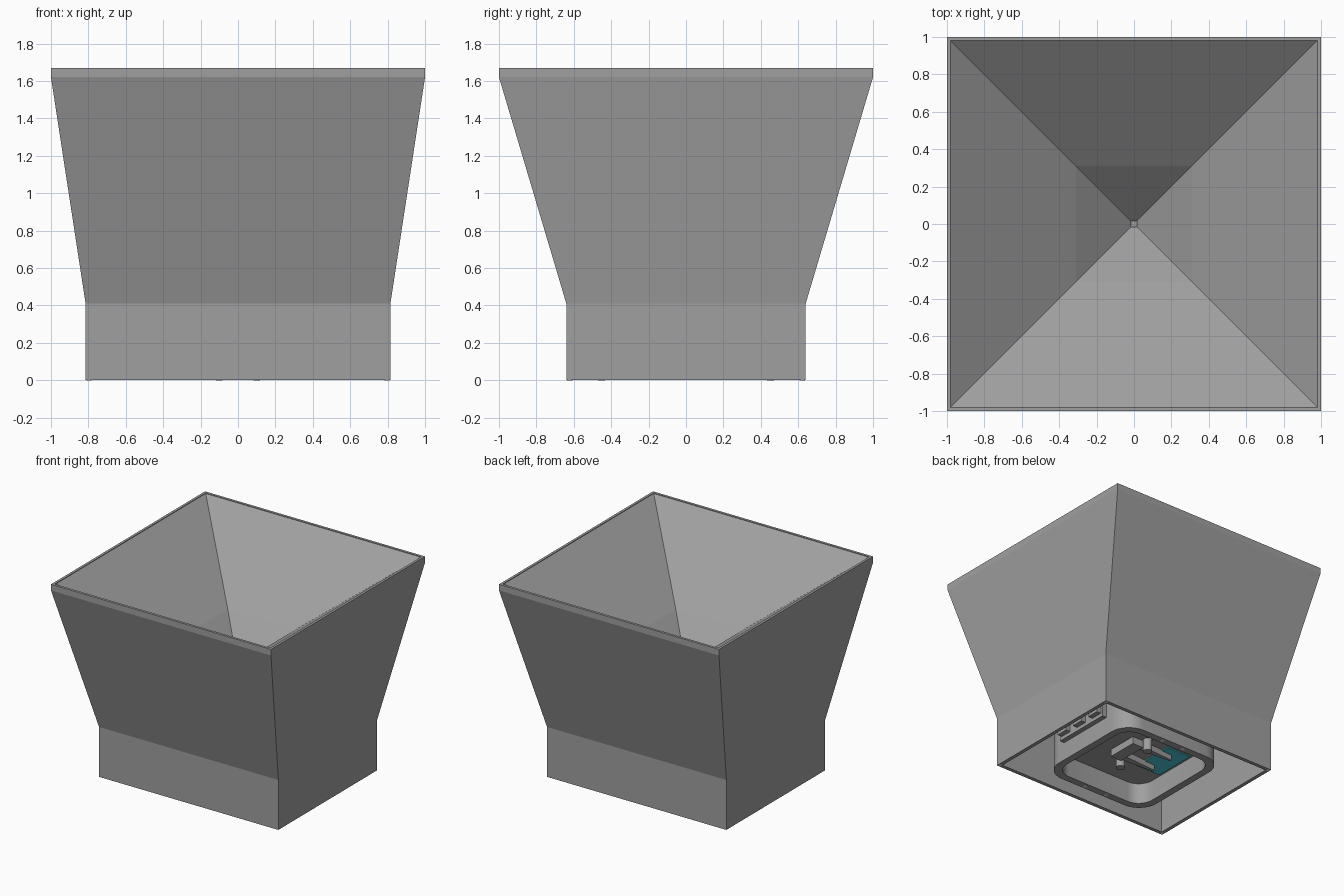
import bpy, bmesh, math

if "Cube" in bpy.data.objects:
    bpy.data.objects.remove(bpy.data.objects["Cube"])


def material(name, rgb):
    m = bpy.data.materials.new(name)
    m.diffuse_color = (*rgb, 1)
    m.use_nodes = True
    m.node_tree.nodes["Principled BSDF"].inputs["Base Color"].default_value = m.diffuse_color
    return m


GRAY = material("gray plastic", (0.35, 0.35, 0.35))
PALE = material("pale metal", (0.75, 0.75, 0.75))
TEAL = material("teal", (0.07, 0.60, 0.70))


def make_object(name, bm, mat):
    bmesh.ops.recalc_face_normals(bm, faces=bm.faces)
    me = bpy.data.meshes.new(name)
    bm.to_mesh(me)
    bm.free()
    me.materials.append(mat)
    ob = bpy.data.objects.new(name, me)
    bpy.context.collection.objects.link(ob)
    return ob


def rect(hx, hy, z):
    return [(-hx, -hy, z), (hx, -hy, z), (hx, hy, z), (-hx, hy, z)]


def rounded(h, r, z, steps=8):
    pts = []
    for q, (sx, sy) in enumerate([(1, 1), (-1, 1), (-1, -1), (1, -1)]):
        for i in range(steps + 1):
            a = math.radians(90 * (q + i / steps))
            pts.append((sx * (h - r) + r * math.cos(a), sy * (h - r) + r * math.sin(a), z))
    return pts


def loft(name, rings, closed, mat=GRAY):
    """Skin a list of equal rings; closed joins last to first, else ends are capped."""
    bm = bmesh.new()
    vs = [[bm.verts.new(p) for p in ring] for ring in rings]
    n = len(rings[0])
    for k in range(len(vs) if closed else len(vs) - 1):
        a, b = vs[k], vs[(k + 1) % len(vs)]
        for i in range(n):
            j = (i + 1) % n
            bm.faces.new((a[i], a[j], b[j], b[i]))
    if not closed:
        bm.faces.new(vs[0])
        bm.faces.new(vs[-1])
    return make_object(name, bm, mat)


def smooth(ob):
    bpy.ops.object.select_all(action='DESELECT')
    ob.select_set(True)
    bpy.context.view_layer.objects.active = ob
    bpy.ops.object.shade_smooth_by_angle(angle=math.radians(35))


def box(name, x, y, z, mat=GRAY):
    return loft(name, [[(x[0], y[0], h), (x[1], y[0], h), (x[1], y[1], h), (x[0], y[1], h)]
                       for h in z], False, mat)


def cylinder(name, x, y, z, r, sides=16, mat=GRAY):
    ring = [(x + r * math.cos(2 * math.pi * i / sides), y + r * math.sin(2 * math.pi * i / sides))
            for i in range(sides)]
    ob = loft(name, [[(*p, h) for p in ring] for h in z], False, mat)
    smooth(ob)
    return ob


# Outer shell: straight base, flared body, short vertical rim, open inside
loft("outer_shell", [
    rect(0.815, 0.64, 0), rect(0.815, 0.64, 0.41), rect(1, 1, 1.62), rect(1, 1, 1.67),
    rect(0.98, 0.98, 1.67), rect(0.98, 0.98, 1.62), rect(0.785, 0.61, 0.41),
    rect(0.785, 0.61, 0)], True)

# Inner hopper: inverted pyramid, slightly steeper near the outlet
loft("hopper", [
    rect(0.98, 0.98, 1.665), rect(0.31, 0.31, 1.15), rect(0.015, 0.015, 0.88),
    rect(0.015, 0.015, 0.84), rect(0.31, 0.31, 1.11), rect(0.98, 0.98, 1.63)], True)
cylinder("outlet_duct", 0, 0, (0.45, 0.895), 0.018)

# Rounded square housing under the hopper, with a recess open to below
smooth(loft("housing", [
    rounded(0.48, 0.17, 0.45), rounded(0.48, 0.17, 0), rounded(0.42, 0.13, 0),
    rounded(0.42, 0.13, 0.17)], False))

# Hinge blocks on the side of the housing
box("hinge_plate", (0.47, 0.52), (-0.25, 0.25), (0.15, 0.30))
for y in (-0.18, 0, 0.18):
    box("hinge_knuckle", (0.51, 0.56), (y - 0.05, y + 0.05), (0.18, 0.27))

# Teal pad on the recess ceiling
box("teal_pad", (-0.40, -0.18), (-0.18, 0.18), (0.162, 0.171), TEAL)

# Lever inside the recess: bridge, two pivots, two tapered arms
box("lever_bridge", (0.02, 0.12), (-0.13, 0.13), (0.11, 0.171))
for s in (-1, 1):
    cylinder("lever_pivot", 0.0, s * 0.16, (0.07, 0.171), 0.035)
    arm = [(0.06, s * 0.13), (0.06, s * 0.07), (-0.28, s * 0.09), (-0.28, s * 0.11)]
    loft("lever_arm", [[(*p, h) for p in arm] for h in (0.12, 0.171)], False)

# Fastener discs on the housing rim and the shell corners
for sx in (-1, 1):
    for sy in (-1, 1):
        cylinder("housing_fastener", sx * 0.1, sy * 0.452, (0, 0.005), 0.018, 12, PALE).location.z = -0.001
        cylinder("corner_fastener", sx * 0.797, sy * 0.622, (0, 0.005), 0.014, 12, PALE).location.z = -0.001
